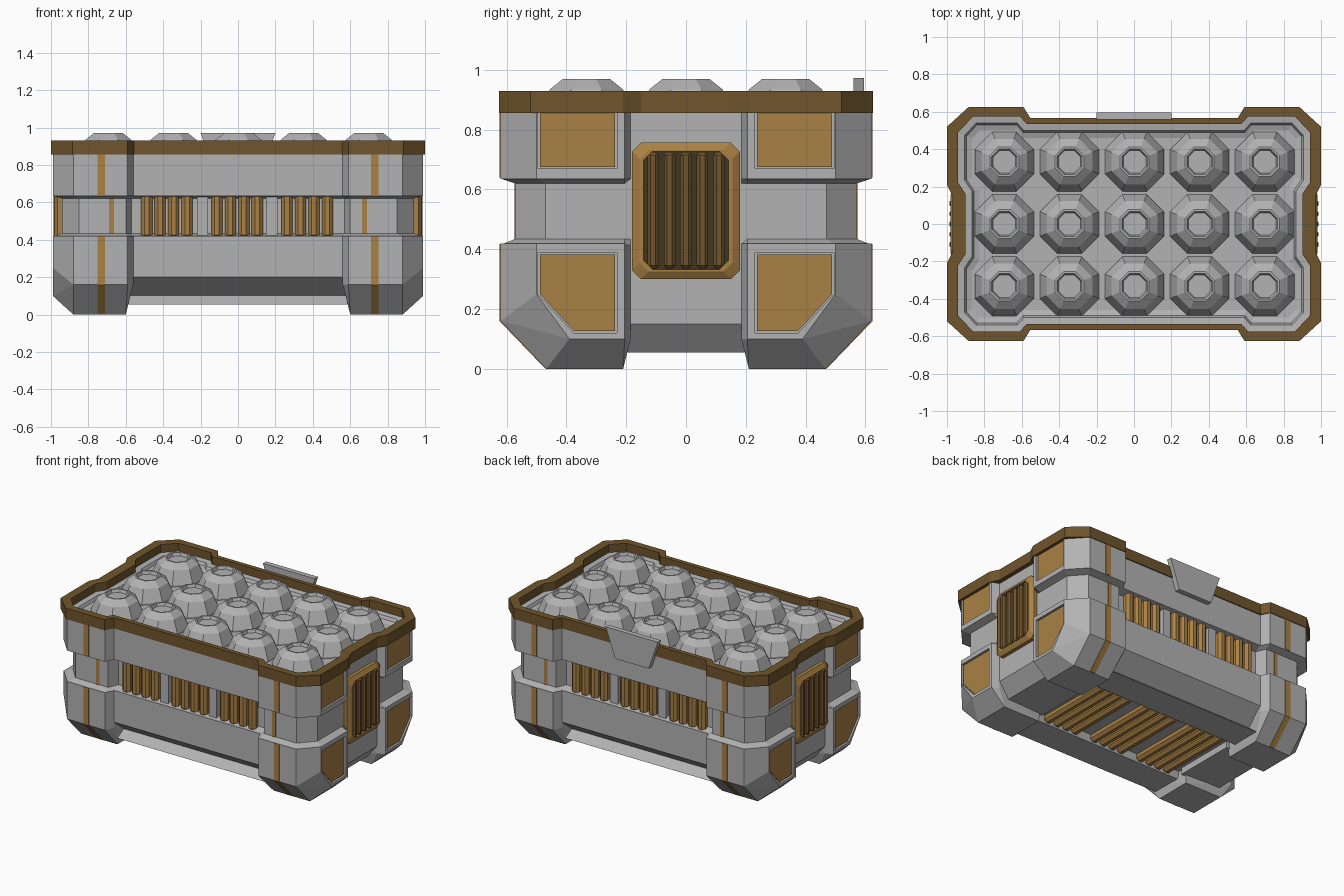
import bpy, bmesh
from math import sin, cos, pi

if "Cube" in bpy.data.objects:
    bpy.data.objects.remove(bpy.data.objects["Cube"])


def mat(name, rgb):
    m = bpy.data.materials.new(name)
    m.diffuse_color = (*rgb, 1)
    m.use_nodes = True
    m.node_tree.nodes["Principled BSDF"].inputs["Base Color"].default_value = m.diffuse_color
    return m


GREY = mat("grey", (0.45, 0.45, 0.45))
GOLD = mat("gold", (0.40, 0.22, 0.06))
BROWN = mat("dark_gold", (0.16, 0.09, 0.025))
DARK = mat("shadow_brown", (0.05, 0.035, 0.015))


def finish(name, bm, material=None, mirror=""):
    bmesh.ops.recalc_face_normals(bm, faces=bm.faces)
    me = bpy.data.meshes.new(name)
    bm.to_mesh(me)
    bm.free()
    ob = bpy.data.objects.new(name, me)
    bpy.context.collection.objects.link(ob)
    me.materials.append(material or GREY)
    if mirror:
        m = ob.modifiers.new("mirror", 'MIRROR')
        m.use_axis = ["x" in mirror, "y" in mirror, False]
        m.use_mirror_merge = False
    return ob


def add_loft(bm, rings, cap=True, closed=False):
    vs = [[bm.verts.new(p) for p in r] for r in rings]
    n = len(vs[0])
    pairs = list(zip(vs, vs[1:])) + ([(vs[-1], vs[0])] if closed else [])
    for a, b in pairs:
        for i in range(n):
            j = (i + 1) % n
            bm.faces.new((a[i], a[j], b[j], b[i]))
    if cap and not closed:
        bm.faces.new(vs[0])
        bm.faces.new(vs[-1])


def loft(name, rings, material=None, mirror="", cap=True, closed=False):
    bm = bmesh.new()
    add_loft(bm, rings, cap, closed)
    return finish(name, bm, material, mirror)


def hull(name, pts, material=None, mirror=""):
    bm = bmesh.new()
    for p in pts:
        bm.verts.new(p)
    bmesh.ops.convex_hull(bm, input=bm.verts)
    bmesh.ops.dissolve_limit(bm, angle_limit=0.01, verts=bm.verts, edges=bm.edges)
    return finish(name, bm, material, mirror)


def box(name, x, y, z, material=None, mirror=""):
    return hull(name, [(a, b, c) for a in x for b in y for c in z], material, mirror)


def along_x(pts, x0, x1):
    return [[(x, y, z) for y, z in pts] for x in (x0, x1)]


# Inward direction of each quarter-outline corner
INWARD = [(-1, .4), (-1, .4), (-1, -.45), (-.45, -1), (.4, -1), (.4, -1)]


def at(pts, z, d=0):
    # mirror a quarter outline to all four quadrants, offset inward by d
    q = [(x + d * i, y + d * j) for (x, y), (i, j) in zip(pts, INWARD)]
    full = q + [(-x, y) for x, y in q[::-1]] + [(-x, -y) for x, y in q] + [(x, -y) for x, y in q[::-1]]
    return [(x, y, z) for x, y in full]


def ribs(name, centres, r, lo, hi, axis, mirror="", material=GOLD):
    # row of eight-sided bars, capped with a short taper
    bm = bmesh.new()
    for c in centres:
        rings = []
        for t, k in ((lo, .5), (lo + .5 * r, 1), (hi - .5 * r, 1), (hi, .5)):
            ring = [(r * k * cos(i * pi / 4 + pi / 8), r * k * sin(i * pi / 4 + pi / 8)) for i in range(8)]
            rings.append([(c[0] + a, c[1] + b, t) if axis == "z" else (c[0] + a, t, c[1] + b) for a, b in ring])
        add_loft(bm, rings)
    return finish(name, bm, material, mirror)


# Quarter outlines of the main layers
BODY = [(.94, .185), (.99, .205), (.99, .5), (.88, .62), (.59, .62), (.56, .56)]
WAIST = [(.94, .185), (.94, .205), (.94, .47), (.85, .57), (.6, .57), (.57, .50)]
RIM = [(.97, .15), (1, .21), (1, .52), (.885, .625), (.59, .625), (.555, .567)]
RIM_IN = [(.90, .16), (.94, .22), (.94, .49), (.86, .575), (.61, .575), (.575, .535)]

# Upper wall, waist, rim and stepped tray
upper = loft("upper_shell", [at(BODY, .635), at(BODY, .86), at(RIM_IN, .86), at(RIM_IN, .635, .05)], closed=True)
loft("waist", [at(WAIST, .36), at(WAIST, .70)])
loft("waist_lower_lip", [at(BODY, .415), at(WAIST, .435)])
loft("waist_upper_lip", [at(WAIST, .62), at(BODY, .636)])
loft("rim", [at(RIM, .855), at(RIM, .93), at(RIM_IN, .93), at(RIM_IN, .855)], BROWN, closed=True)
loft("tray", [at(RIM_IN, .875), at(RIM_IN, .87, .035), at(RIM_IN, .85, .045), at(RIM_IN, .84, .075)], cap=False)
box("tray_floor", (-.88, .88), (-.5, .5), (.70, .84))

# Lower corner blocks with chamfered feet
lower = hull("corner_foot", [
    (.99, .205, .42), (.99, .5, .42), (.88, .62, .42), (.59, .62, .42), (.56, .56, .42), (.94, .185, .42),
    (.99, .205, .10), (.99, .39, .10), (.99, .5, .25), (.88, .62, .16), (.59, .62, .16), (.56, .56, .16),
    (.94, .185, .10), (.88, .21, 0), (.88, .467, 0), (.60, .467, 0), (.60, .21, 0),
    (.56, .185, .42)], mirror="xy")

# Lower middle body, end blocks and underside lips around the rib recess
hull("lower_body", [(x, s * y, z) for x in (-.62, .62) for s in (-1, 1)
                    for y, z in ((.56, .42), (.56, .20), (.43, .10))])
hull("end_block", [(x, y, z) for y in (-.22, .22)
                   for x, z in ((.94, .42), (.94, .15), (.86, .055), (.57, .055), (.57, .42))], mirror="x")
hull("bottom_lip", [(x, y, z) for x in (-.62, .62)
                    for y, z in ((.43, .105), (.49, .055), (.28, .055), (.26, .105))], mirror="y")

# Recessed gold panels on the end faces
PANELS = {"upper_side_panel": ([(.23, .67), (.495, .67), (.495, .858), (.23, .858)], upper),
          "lower_side_panel": ([(.23, .12), (.375, .12), (.495, .25), (.495, .39), (.23, .39)], lower)}
for name, (pts, target) in PANELS.items():
    cy = sum(p[0] for p in pts) / len(pts)
    cz = sum(p[1] for p in pts) / len(pts)
    small = [(cy + (y - cy) * .95, cz + (z - cz) * .95) for y, z in pts]
    cutter = loft(name + "_cutter", along_x(pts, .975, 1.05), mirror="xy")
    cutter.hide_render = True
    cutter.hide_viewport = True
    cut = target.modifiers.new("recess", 'BOOLEAN')
    cut.operation, cut.solver, cut.object = 'DIFFERENCE', 'EXACT', cutter
    loft(name, along_x(small, .96, .982), GOLD, "xy")

# Vertical gold strips on the long sides
box("upper_strip", (.712, .752), (.60, .623), (.64, .858), GOLD, "xy")
box("waist_strip", (.664, .69), (.55, .573), (.434, .622), GOLD, "xy")
loft("foot_strip", along_x([(.623, .418), (.623, .159), (.472, .002), (.45, .002),
                            (.45, .05), (.58, .18), (.58, .418)], .712, .752), GOLD, "xy")

# Ribs in the waist and under the floor
xs = [c + (i - 1.5) * .072 for c in (-.38, -.005, .37) for i in range(4)]
ribs("waist_ribs", [(x, .515) for x in xs], .032, .41, .65, "z", "y")
ribs("bottom_ribs", [(x, .085) for x in xs], .032, -.28, .28, "y")
for x in (-.19, .18):
    box("waist_post", (x - .03, x + .03), (.45, .535), (.42, .635), None, "y")


# End grilles
def grille_ring(x, w, z0, z1, c=.03):
    pts = [(-w + c, z0), (w - c, z0), (w, z0 + c), (w, z1 - c), (w - c, z1), (-w + c, z1), (-w, z1 - c), (-w, z0 + c)]
    return [(x, y, z) for y, z in pts]


loft("grille_frame", [grille_ring(.93, .18, .30, .757), grille_ring(.965, .18, .30, .757),
                      grille_ring(.982, .155, .325, .732), grille_ring(.982, .142, .333, .727),
                      grille_ring(.93, .142, .333, .727)], GOLD, "x", closed=True)
loft("grille_back", [grille_ring(.92, .15, .32, .74), grille_ring(.945, .15, .32, .74)], DARK, "x")
ribs("grille_bars", [(.968, i * .055) for i in range(-2, 3)], .021, .335, .725, "z", "x", BROWN)

# Faceted domes in the tray
bm = bmesh.new()
for i in range(-2, 3):
    for j in (-1, 0, 1):
        add_loft(bm, [[(.003 + i * .348 + r / cos(pi / 8) * cos(k * pi / 4 + pi / 8),
                        j * .333 + r / cos(pi / 8) * sin(k * pi / 4 + pi / 8), z) for k in range(8)]
                      for r, z in ((.158, .835), (.158, .85), (.122, .935), (.078, .97), (.068, .97), (.06, .95))])
finish("domes", bm)

# Tag plate on the back
hull("back_plate", [(x, y, z) for y in (.56, .595) for x, z in ((-.2, .972), (.2, .972), (.13, .77), (-.13, .77))])
